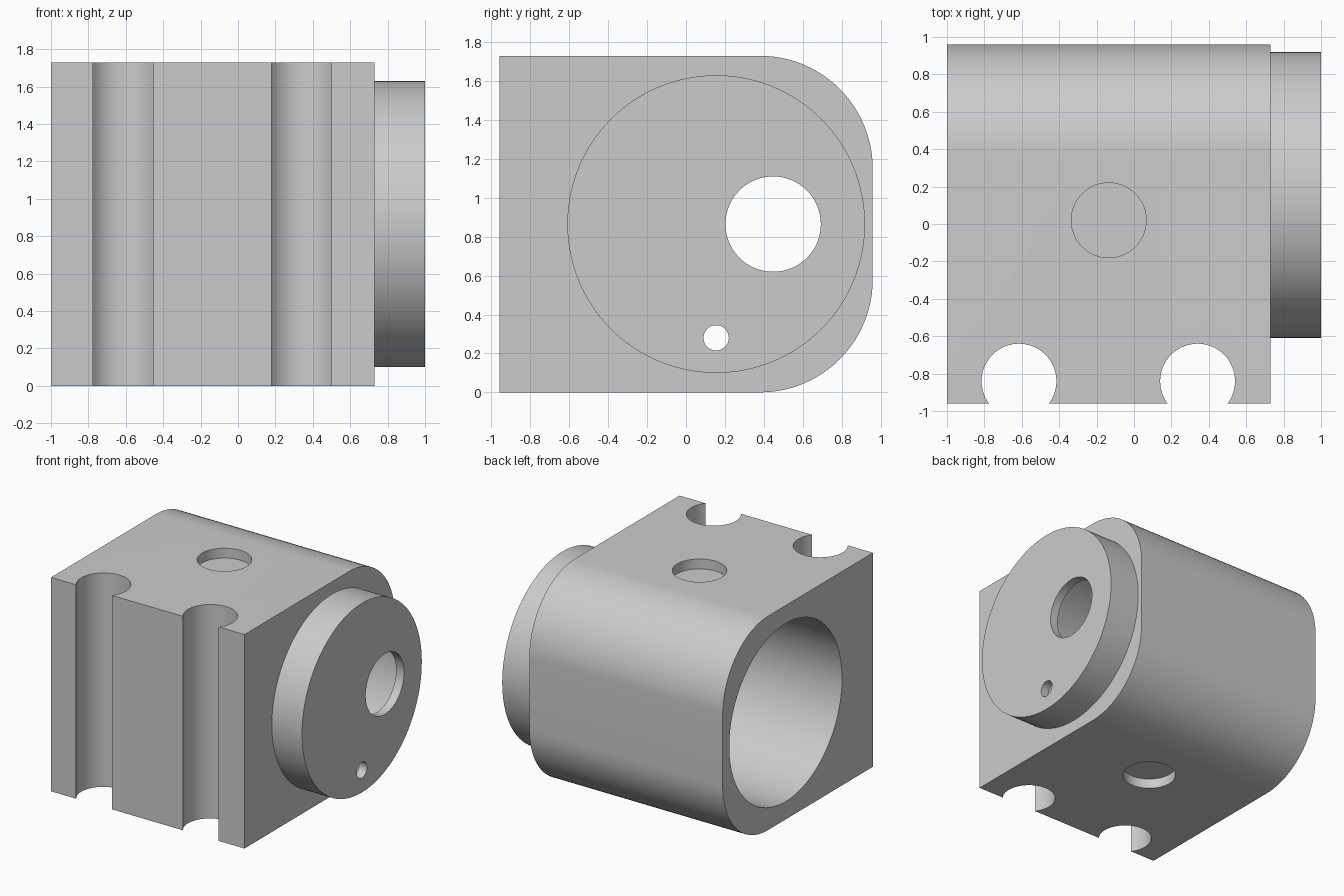
import bpy, bmesh, math
from mathutils import Matrix

cube = bpy.data.objects.get("Cube")
if cube:
    bpy.data.objects.remove(cube, do_unlink=True)

grey = bpy.data.materials.new("plain grey")
colour = (0.6, 0.6, 0.6, 1)
grey.diffuse_color = colour
grey.use_nodes = True
grey.node_tree.nodes["Principled BSDF"].inputs["Base Color"].default_value = colour

LEFT, SHOULDER, CAP = -1.0, 0.73, 1.0
BACK, HEIGHT, CORNER = 0.96, 1.73, 0.58
AXIS_Y, AXIS_Z = 0.155, HEIGHT / 2


def add_object(name, bm):
    mesh = bpy.data.meshes.new(name)
    bmesh.ops.recalc_face_normals(bm, faces=bm.faces)
    bm.to_mesh(mesh)
    bm.free()
    mesh.materials.append(grey)
    obj = bpy.data.objects.new(name, mesh)
    bpy.context.collection.objects.link(obj)
    return obj


def cylinder(name, axis, radius, start, end, u, v, segments=96):
    """Cylinder along x (u, v = y, z) or along z (u, v = x, y)."""
    bm = bmesh.new()
    mid = (start + end) / 2
    if axis == "X":
        matrix = Matrix.Translation((mid, u, v)) @ Matrix.Rotation(math.pi / 2, 4, "Y")
    else:
        matrix = Matrix.Translation((u, v, mid))
    bmesh.ops.create_cone(bm, cap_ends=True, segments=segments, radius1=radius,
                          radius2=radius, depth=end - start, matrix=matrix)
    return add_object(name, bm)


def combine(target, other, operation):
    mod = target.modifiers.new(other.name, "BOOLEAN")
    mod.operation, mod.solver, mod.object = operation, "EXACT", other
    bpy.context.view_layer.objects.active = target
    bpy.ops.object.modifier_apply(modifier=mod.name)
    bpy.data.objects.remove(other, do_unlink=True)


# Block with two rounded back edges, extruded along x
profile = [(-BACK, HEIGHT), (-BACK, 0)]
for centre_z, first in ((CORNER, -90), (HEIGHT - CORNER, 0)):
    for i in range(25):
        a = math.radians(first + 90 * i / 24)
        profile.append((BACK - CORNER + CORNER * math.cos(a),
                        centre_z + CORNER * math.sin(a)))
bm = bmesh.new()
face = bm.faces.new([bm.verts.new((LEFT, y, z)) for y, z in profile])
side = bmesh.ops.extrude_face_region(bm, geom=[face])["geom"]
bmesh.ops.translate(bm, vec=(SHOULDER - LEFT, 0, 0),
                    verts=[g for g in side if isinstance(g, bmesh.types.BMVert)])
body = add_object("housing", bm)

# Round end boss
combine(body, cylinder("end_boss", "X", 0.765, 0.3, CAP, AXIS_Y, AXIS_Z, 128), "UNION")

# Main bore, leaving a thin end plate
combine(body, cylinder("main_bore", "X", 0.72, LEFT - 0.2, 0.93, AXIS_Y, AXIS_Z, 128), "DIFFERENCE")

# Holes through the end plate
combine(body, cylinder("shaft_hole", "X", 0.245, 0.8, 1.2, 0.448, AXIS_Z), "DIFFERENCE")
combine(body, cylinder("pin_hole", "X", 0.065, 0.8, 1.2, AXIS_Y, 0.28, 48), "DIFFERENCE")

# Vertical grooves in the front
for x in (-0.615, 0.34):
    combine(body, cylinder("groove", "Z", 0.2, -0.2, HEIGHT + 0.2, x, -0.84), "DIFFERENCE")

# Shallow round recesses in top and bottom
DEPTH = 0.08
for start, end in ((HEIGHT - DEPTH, HEIGHT + 0.2), (-0.2, DEPTH)):
    combine(body, cylinder("recess", "Z", 0.2, start, end, -0.135, 0.02), "DIFFERENCE")

# Smooth curved walls, sharp edges elsewhere
bpy.ops.object.select_all(action="DESELECT")
body.select_set(True)
bpy.context.view_layer.objects.active = body
bpy.ops.object.shade_smooth_by_angle(angle=math.radians(30))
